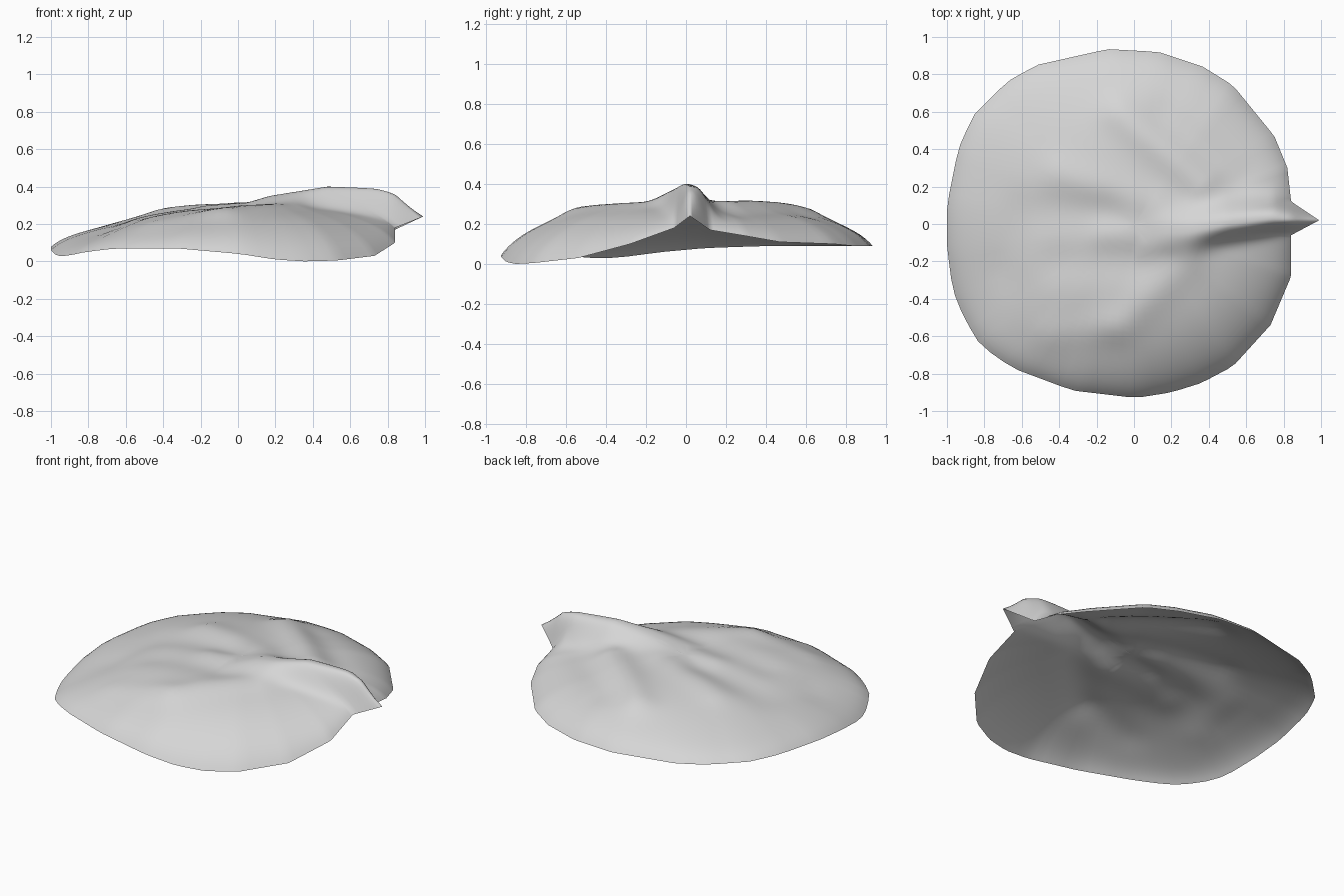
import bpy, bmesh, math

if "Cube" in bpy.data.objects:
    bpy.data.objects.remove(bpy.data.objects["Cube"])

# Rim of the shell, anticlockwise from the pointed tip (x, y, z)
RIM = [(.99, .02, .24), (.84, .12, .17), (.82, .3, .14), (.75, .47, .11), (.53, .74, .1),
       (.37, .84, .09), (.13, .92, .09), (-.14, .935, .09), (-.52, .85, .09), (-.68, .76, .09),
       (-.86, .58, .09), (-.94, .4, .09), (-1, .1, .08), (-1, -.12, .06), (-.97, -.35, .03),
       (-.91, -.5, .03), (-.82, -.65, .05), (-.65, -.77, .07), (-.33, -.89, .07),
       (.01, -.93, .04), (.2, -.9, .01), (.36, -.85, .0), (.53, -.76, .005),
       (.73, -.54, .03), (.84, -.28, .1), (.84, -.06, .18)]
# Height of the ridge that runs out to the tip (x, z)
CREST = [(.0, .3), (.17, .35), (.48, .4), (.75, .39), (.84, .37), (.99, .24)]
# Soft folds: start, end, height, width
FOLDS = [((.36, .22), (-.08, .6), .03, .1), ((.55, .25), (.15, .58), -.012, .1),
         ((.1, .1), (-.4, .27), .018, .1), ((.3, -.1), (-.15, -.05), .015, .08),
         ((.28, -.2), (-.08, -.55), .018, .1), ((.0, -.2), (-.4, -.2), -.015, .11),
         ((-.1, -.55), (-.45, -.6), .012, .09), ((-.15, .06), (-.6, .05), -.018, .12),
         ((-.65, -.1), (-.7, -.25), -.01, .09)]


def lerp_table(table, x):
    """Linear lookup in a list of (key, value...) rows."""
    if x <= table[0][0]:
        return table[0][1:]
    for a, b in zip(table, table[1:]):
        if x <= b[0]:
            t = (x - a[0]) / (b[0] - a[0])
            return tuple(p + (q - p) * t for p, q in zip(a[1:], b[1:]))
    return table[-1][1:]


def segment_distance(x, y, a, b):
    dx, dy = b[0] - a[0], b[1] - a[1]
    t = ((x - a[0]) * dx + (y - a[1]) * dy) / (dx * dx + dy * dy)
    t = min(1, max(0, t))
    return math.hypot(x - a[0] - t * dx, y - a[1] - t * dy)


# Rim keyed by the angle from the tip
tip_angle = math.atan2(RIM[0][1], RIM[0][0])
outline = [(0,) + RIM[0]]
outline += [((math.atan2(p[1], p[0]) - tip_angle) % math.tau,) + p for p in RIM[1:]]
outline.append((math.tau,) + RIM[0])


def height(x, y, u, rim):
    # domed cap with a small steep lip, lower and rounder on the left side
    side = min(1, max(0, (x + .8) / .8))
    p = 1.9 + 1.3 * side
    z = rim + .03 * (1 - u ** 20) + (.25 + .02 * side - rim) * (1 - u ** p)
    for a, b, amount, width in FOLDS:
        z += amount * math.exp(-(segment_distance(x, y, a, b) / width) ** 2)
    # raised ridge, steeper on the front side
    if x > 0:
        middle = lerp_table([(0, -.05), (.3, -.04), (.48, .0), (.75, .035), (.99, .02)], x)[0]
        width = lerp_table([(0, .14), (.4, .11), (.75, .085), (.99, .03)], x)[0]
        d = abs(y - middle) / (width * (.8 if y < middle else 1.1))
        w = math.exp(-d ** 2.4) * (1 - u ** 14)
        z += max(0, lerp_table(CREST, x)[0] - z) * w
    return z


# Crumpled round shell, with finer columns toward the tip
COLUMNS, RINGS = 120, 30
bm = bmesh.new()
rings = []
for i in range(1, RINGS + 1):
    u = 1 - (1 - i / RINGS) ** 1.2
    ring = []
    for j in range(COLUMNS):
        t = math.tau * j / COLUMNS
        t -= .72 * math.sin(t)
        rim_x, rim_y, rim_z = lerp_table(outline, t)
        x, y = u * rim_x, u * rim_y
        ring.append(bm.verts.new((x, y, height(x, y, u, rim_z))))
    rings.append(ring)
centre = bm.verts.new((0, 0, height(0, 0, 0, .07)))
for j in range(COLUMNS):
    k = (j + 1) % COLUMNS
    bm.faces.new((centre, rings[0][j], rings[0][k]))
    for a, b in zip(rings, rings[1:]):
        bm.faces.new((a[j], b[j], b[k], a[k]))
for face in bm.faces:
    face.smooth = True

mesh = bpy.data.meshes.new("crumpled_shell")
bm.to_mesh(mesh)
bm.free()
shell = bpy.data.objects.new("crumpled_shell", mesh)
bpy.context.collection.objects.link(shell)

# Plain light grey
grey = bpy.data.materials.new("light_grey")
grey.use_nodes = True
grey.diffuse_color = (.67, .67, .67, 1)
grey.node_tree.nodes["Principled BSDF"].inputs["Base Color"].default_value = (.67, .67, .67, 1)
mesh.materials.append(grey)
